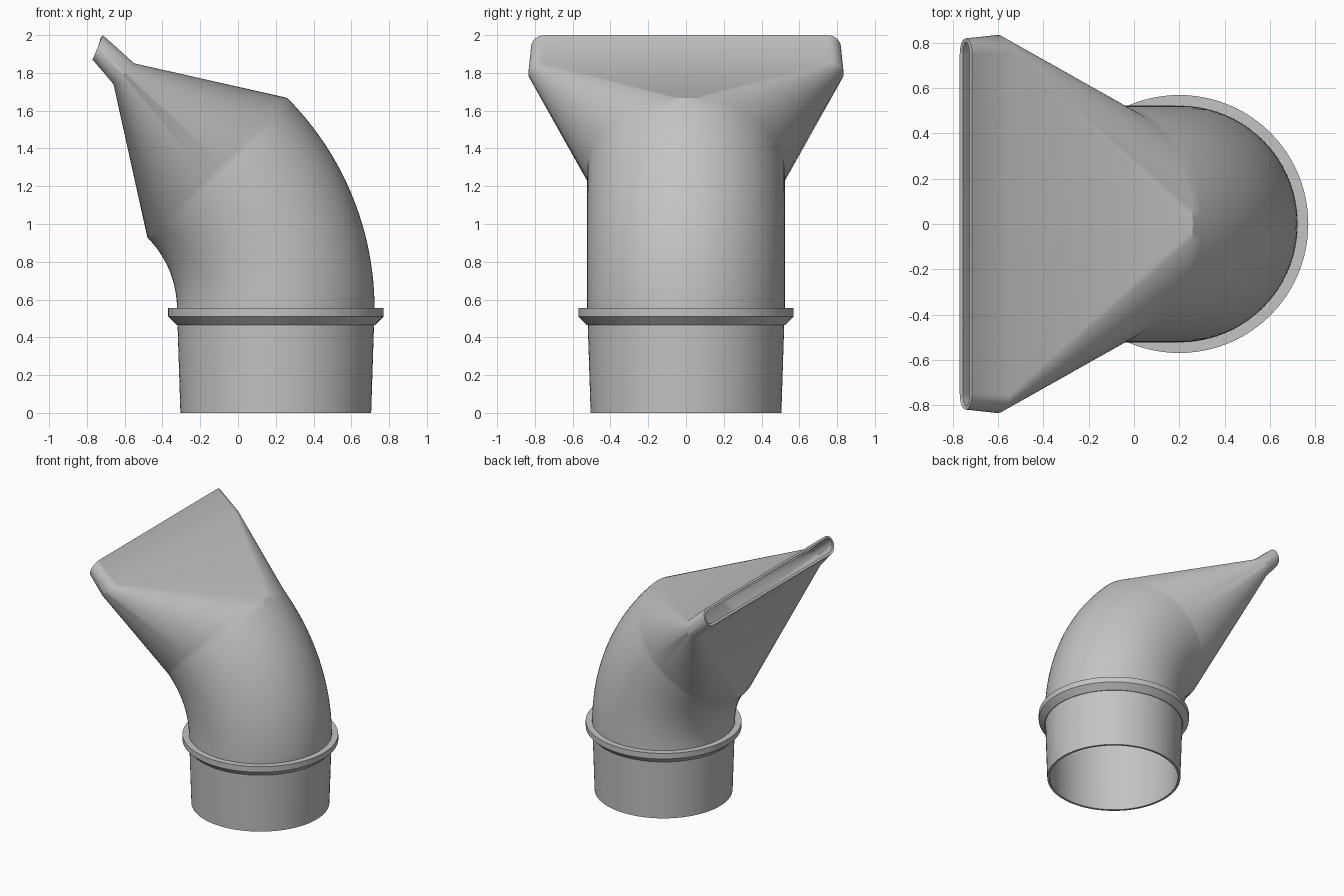
import bpy, bmesh
from math import sin, cos, pi, radians

cube = bpy.data.objects.get("Cube")
if cube:
    bpy.data.objects.remove(cube, do_unlink=True)

grey = bpy.data.materials.new("plain grey")
grey.use_nodes = True
colour = (0.55, 0.55, 0.55, 1)
grey.diffuse_color = colour
grey.node_tree.nodes["Principled BSDF"].inputs["Base Color"].default_value = colour

HALF = 48          # steps around each half of the tube
AXIS_X = 0.2       # centre of the round inlet
WALL = 0.018


def section(x, z, tilt, r, straight=0.0):
    """Ring across the tube: a circle, or a slot when straight > 0."""
    ring = []
    for side in (1, -1):
        for i in range(HALF + 1):
            t = pi * i / HALF + (0 if side > 0 else pi)
            u = r * cos(t)
            ring.append((x + u * cos(tilt), side * straight + r * sin(t), z + u * sin(tilt)))
    return ring


def loft(name, rings, closed=False, wall=0.0):
    bm = bmesh.new()
    rows = [[bm.verts.new(p) for p in ring] for ring in rings]
    pairs = list(zip(rows, rows[1:]))
    if closed:
        pairs.append((rows[-1], rows[0]))
    for a, b in pairs:
        for i in range(len(a)):
            j = (i + 1) % len(a)
            bm.faces.new((a[i], a[j], b[j], b[i]))
    bmesh.ops.remove_doubles(bm, verts=bm.verts, dist=1e-5)
    mesh = bpy.data.meshes.new(name)
    bm.to_mesh(mesh)
    bm.free()
    mesh.materials.append(grey)
    obj = bpy.data.objects.new(name, mesh)
    bpy.context.collection.objects.link(obj)
    bpy.ops.object.select_all(action='DESELECT')
    obj.select_set(True)
    bpy.context.view_layer.objects.active = obj
    if wall:
        mod = obj.modifiers.new("wall", 'SOLIDIFY')
        mod.thickness = wall
        mod.offset = -1
        bpy.ops.object.modifier_apply(modifier=mod.name)
    bpy.ops.object.shade_smooth_by_angle(angle=radians(28))
    return obj


# Tapered inlet, then a 45 degree bend
TUBE_R, BEND_R, BEND_Z, STEPS = 0.523, 1.058, 0.55, 24
rings = [section(AXIS_X, 0, 0, 0.505), section(AXIS_X, 0.465, 0, 0.52)]
for k in range(STEPS + 1):
    a = pi / 4 * k / STEPS
    rings.append(section(AXIS_X - BEND_R * (1 - cos(a)), BEND_Z + BEND_R * sin(a), a, TUBE_R))

# Round-to-slot transition and the flat nozzle mouth
rings.append(section(-0.604, 1.795, pi / 4, 0.078, 0.757))
rings.append(section(-0.7425, 1.935, radians(67), 0.07, 0.75))
loft("spout_body", rings, wall=WALL)

# Stop collar with a sloped underside
profile = [(0.515, 0.465), (0.525, 0.465), (0.57, 0.51), (0.57, 0.555), (0.515, 0.555)]
loft("stop_collar", [section(AXIS_X, z, 0, r) for r, z in profile], closed=True)
